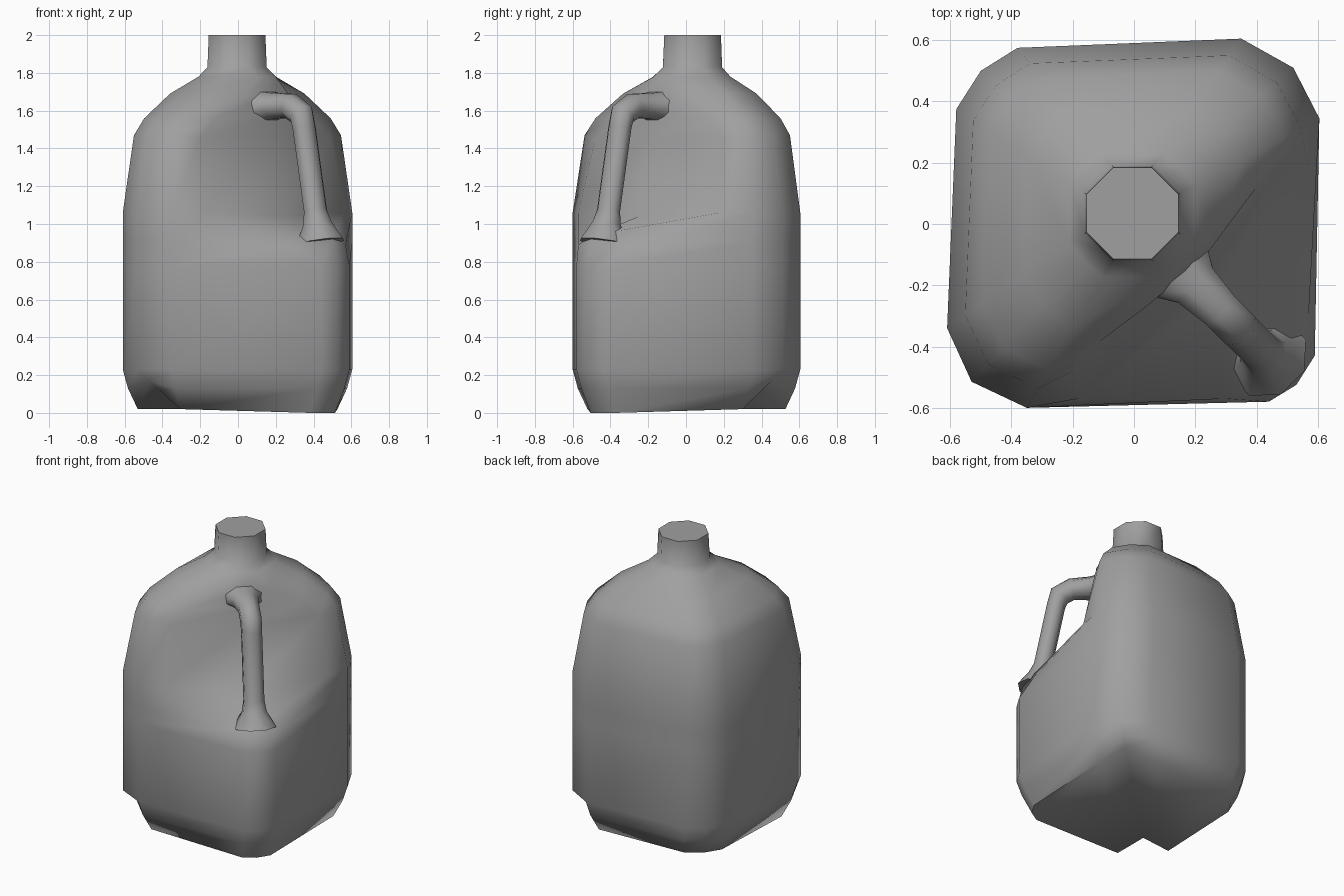
import bpy, bmesh, math
from mathutils import Vector

cube = bpy.data.objects.get("Cube")
if cube:
    bpy.data.objects.remove(cube)

# Single plain plastic colour
grey = bpy.data.materials.new("grey plastic")
grey.use_nodes = True
colour = (0.35, 0.35, 0.35, 1)
grey.diffuse_color = colour
grey.node_tree.nodes["Principled BSDF"].inputs["Base Color"].default_value = colour


def finish(name, bm, angle):
    bmesh.ops.recalc_face_normals(bm, faces=bm.faces)
    mesh = bpy.data.meshes.new(name)
    bm.to_mesh(mesh)
    bm.free()
    mesh.materials.append(grey)
    obj = bpy.data.objects.new(name, mesh)
    bpy.context.collection.objects.link(obj)
    bpy.ops.object.select_all(action="DESELECT")
    obj.select_set(True)
    bpy.context.view_layer.objects.active = obj
    bpy.ops.object.shade_smooth_by_angle(angle=math.radians(angle))
    return obj


def bridge(bm, lower, upper):
    n = len(lower)
    for i in range(n):
        j = (i + 1) % n
        bm.faces.new((lower[i], lower[j], upper[j], upper[i]))


# Body outline: three points per corner, starting at the handle corner
OUTLINE = [Vector(p) for p in (
    (.44, -.58), (.53, -.525), (.59, -.43),
    (.605, .345), (.52, .51), (.35, .605),
    (-.38, .575), (-.5, .5), (-.58, .375),
    (-.61, -.34), (-.53, -.515), (-.35, -.6))]

# Octagonal neck, with an extra point halfway along each chamfer
NECK_CENTRE = Vector((-.005, .035))
R, S = .15, .062
NECK = []
for quarter in range(4):
    c, s = ((1, 0), (0, 1), (-1, 0), (0, -1))[quarter]
    for x, y in ((S, -R), ((S + R) / 2, -(S + R) / 2), (R, -S)):
        NECK.append(NECK_CENTRE + Vector((c * x - s * y, s * x + c * y)))


def ring(z, scale=1, to_neck=0, grip=None, groove=None):
    """One level of the body; grip replaces the handle corner, groove tucks two corners."""
    pts = [Vector((*(a * scale).lerp(b, to_neck), z)) for a, b in zip(OUTLINE, NECK)]
    if grip:
        pts[:3] = [Vector(p) for p in grip]
    if groove:
        tuck, lift = groove
        for i in (4, 10):
            pts[i] = Vector((pts[i].x * tuck, pts[i].y * tuck, z + lift))
    return pts


base = ring(.02, .87, groove=(.9, .1))
for p in base[:3]:
    p.z = 0
levels = [
    base,
    ring(.13, .955, groove=(.93, .04)),
    ring(.23),
    ring(.78),
    ring(.9, grip=((.3, -.57, .89), (.5, -.495, .94), (.57, -.3, .89))),
    ring(1.06, grip=((-.18, -.57, 1.06), (.25, -.25, 1.04), (.57, .18, 1.06))),
    ring(1.47, to_neck=.13, grip=((-.2, -.48, 1.45), (.21, -.21, 1.45), (.49, .2, 1.45))),
    ring(1.56, to_neck=.25, grip=((-.12, -.39, 1.56), (.18, -.18, 1.57), (.4, .12, 1.56))),
    ring(1.69, to_neck=.55, grip=((.04, -.27, 1.67), (.17, -.16, 1.68), (.28, -.04, 1.67))),
    ring(1.78, to_neck=.88),
    ring(1.83, to_neck=.985),
    ring(2, to_neck=1),
]

# Jug body with carved grip, neck and grooved underside
bm = bmesh.new()
rings = [[bm.verts.new(p) for p in level] for level in levels]
for low, high in zip(rings, rings[1:]):
    bridge(bm, low, high)
bm.faces.new(rings[-1])
b = rings[0]
bm.faces.new(b[5:10])
bm.faces.new([b[11]] + b[:4])
bm.faces.new((b[4], b[5], b[9], b[10]))
bm.faces.new((b[3], b[4], b[10], b[11]))
finish("jug_body", bm, 62)

# Handle: a flattened tube bent in the diagonal plane, flared at both roots
OUT = Vector((1, -1, 0)).normalized()
SIDE = Vector((1, 1, 0)).normalized()
UP = Vector((0, 0, 1))
# distance along x, height, half width, half depth
PATH = [(.13, 1.62, .14, .085), (.2, 1.625, .08, .068), (.28, 1.625, .065, .065),
        (.335, 1.58, .065, .065), (.35, 1.51, .064, .055), (.41, 1.07, .064, .055),
        (.42, 1.0, .075, .075), (.435, .9, .13, .12)]
centres = [OUT * (x * math.sqrt(2)) + UP * z for x, z, w, d in PATH]
bm = bmesh.new()
tube = []
for i, (x, z, w, d) in enumerate(PATH):
    along = (centres[min(i + 1, len(PATH) - 1)] - centres[max(i - 1, 0)]).normalized()
    depth = SIDE.cross(along)
    tube.append([bm.verts.new(centres[i]
                              + SIDE * (w * 1.08 * math.cos(math.radians(a)))
                              + depth * (d * 1.08 * math.sin(math.radians(a))))
                 for a in (22.5 + 45 * k for k in range(8))])
for low, high in zip(tube, tube[1:]):
    bridge(bm, low, high)
bm.faces.new(tube[0])
bm.faces.new(tube[-1])
finish("handle", bm, 62)
